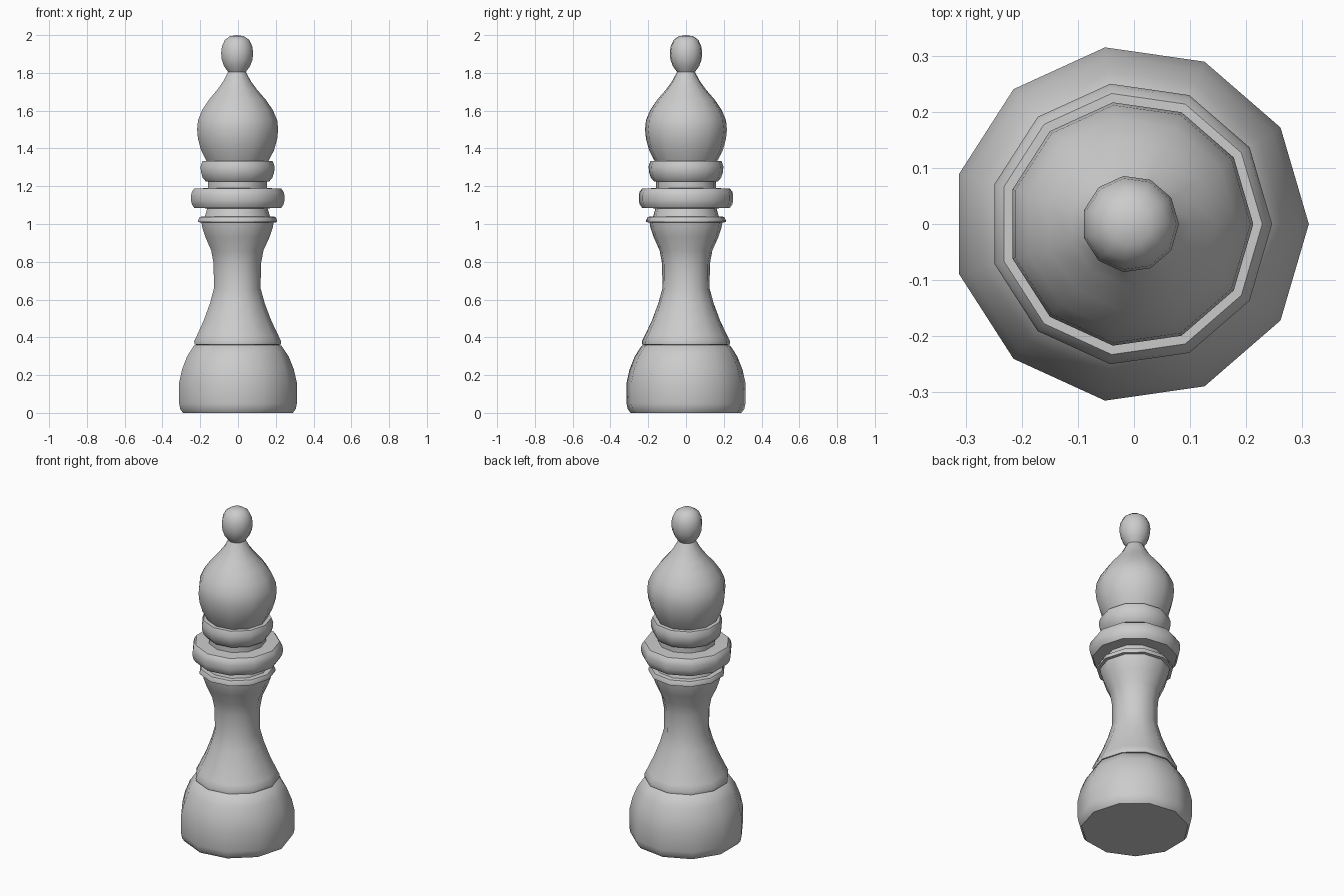
import bpy, bmesh, math

SIDES = 11
SHIFT = -0.0064  # centres the odd-sided outline


def turned(name, profile):
    """Lathe a (radius, height) profile; radius 0 makes a pole."""
    bm = bmesh.new()
    rings = []
    for r, z in profile:
        if r == 0:
            rings.append([bm.verts.new((SHIFT, 0, z))])
        else:
            rings.append([bm.verts.new((SHIFT + r * math.cos(i * math.tau / SIDES),
                                        r * math.sin(i * math.tau / SIDES), z))
                          for i in range(SIDES)])
    for a, b in zip(rings, rings[1:]):
        for i in range(SIDES):
            j = (i + 1) % SIDES
            if len(a) == 1:
                bm.faces.new((a[0], b[j], b[i]))
            elif len(b) == 1:
                bm.faces.new((a[i], a[j], b[0]))
            else:
                bm.faces.new((a[i], a[j], b[j], b[i]))
    me = bpy.data.meshes.new(name)
    bm.to_mesh(me)
    bm.free()
    ob = bpy.data.objects.new(name, me)
    bpy.context.collection.objects.link(ob)
    bpy.ops.object.select_all(action='DESELECT')
    ob.select_set(True)
    bpy.context.view_layer.objects.active = ob
    bpy.ops.object.shade_smooth_by_angle(angle=math.radians(42))
    return ob


# Rounded foot with flat underside
turned("base", [(0, 0), (0.297, 0), (0.312, 0.02), (0.318, 0.05), (0.318, 0.16),
                (0.302, 0.23), (0.274, 0.30), (0.237, 0.355), (0.222, 0.36)])

# Waisted stem
turned("stem", [(0.222, 0.36), (0.234, 0.362), (0.235, 0.38), (0.220, 0.41),
                (0.182, 0.49), (0.148, 0.58), (0.126, 0.66), (0.128, 0.79),
                (0.141, 0.86), (0.173, 0.93), (0.190, 0.98), (0.195, 1.008)])

# Thin lip and the neck above it
turned("lip", [(0.195, 1.008), (0.213, 1.01), (0.213, 1.02), (0.204, 1.038),
               (0.176, 1.04), (0.163, 1.083)])

# Wide rounded collar
turned("lower_collar", [(0.163, 1.083), (0.235, 1.085), (0.248, 1.105), (0.2525, 1.125),
                        (0.2525, 1.15), (0.248, 1.17), (0.235, 1.188), (0.160, 1.19)])

# Short neck and upper collar
turned("upper_collar", [(0.160, 1.19), (0.160, 1.225), (0.172, 1.226), (0.188, 1.245),
                        (0.198, 1.275), (0.200, 1.305), (0.190, 1.333), (0.168, 1.334)])

# Teardrop head
turned("head", [(0.168, 1.334), (0.197, 1.39), (0.214, 1.45), (0.219, 1.50),
                (0.214, 1.55), (0.190, 1.605), (0.152, 1.66), (0.108, 1.71),
                (0.075, 1.755), (0.048, 1.805)])

# Knob on top
turned("knob", [(0.048, 1.805), (0.070, 1.835), (0.083, 1.87), (0.0865, 1.905),
                (0.082, 1.94), (0.066, 1.975), (0.038, 1.994), (0, 2.0)])
